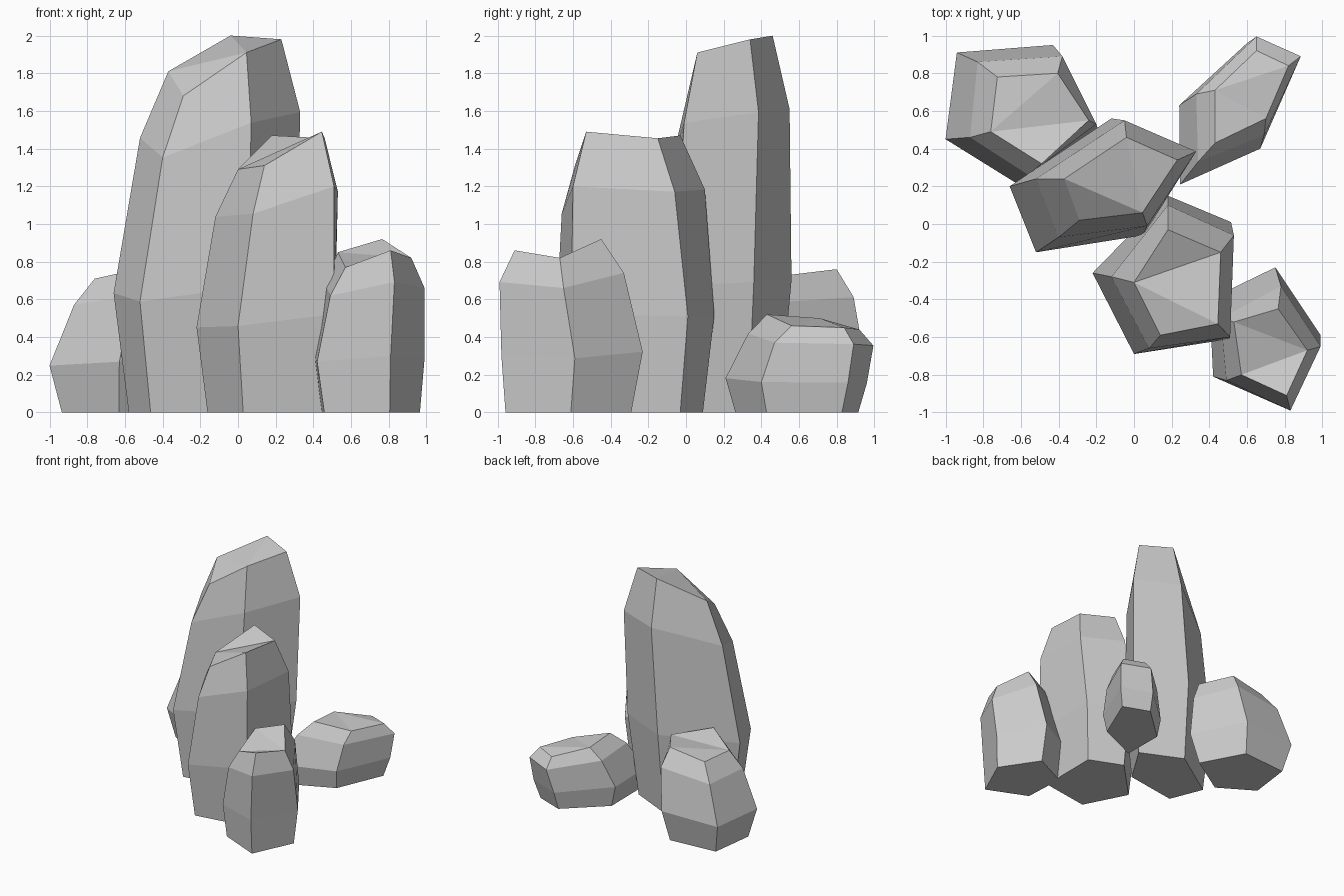
import bpy, bmesh
from mathutils import Vector

# Height of the widest ring and the shoulder ring as a fraction of the top
MID, SHOULDER = 0.35, 0.805


def rock(name, mid, shoulder, top, base_scale, fan, shift=(0, 0)):
    """Loft a five-sided rock: base, widest ring, shoulder, faceted cap."""
    centre = sum((Vector(p) for p in mid), Vector((0, 0))) / len(mid)
    base = [centre + (Vector(p) - centre) * base_scale + Vector(shift) for p in mid]
    heights = [p[2] for p in top]
    bm = bmesh.new()
    rings = []
    for ring, f in ((base, 0), (mid, MID), (shoulder, SHOULDER), (top, 1)):
        rings.append([bm.verts.new((p[0], p[1], h * f)) for p, h in zip(ring, heights)])
    n = len(mid)
    for lo, hi in zip(rings, rings[1:]):
        for i in range(n):
            j = (i + 1) % n
            bm.faces.new((lo[i], lo[j], hi[j], hi[i]))
    bm.faces.new(rings[0])
    # cap fanned from one corner
    t = rings[-1][fan:] + rings[-1][:fan]
    for i in range(1, n - 1):
        bm.faces.new((t[0], t[i], t[i + 1]))
    bmesh.ops.recalc_face_normals(bm, faces=bm.faces)
    me = bpy.data.meshes.new(name)
    bm.to_mesh(me)
    bm.free()
    bpy.context.collection.objects.link(bpy.data.objects.new(name, me))


# Tallest rock in the middle
rock("tall_rock",
     [(-.66, .20), (-.52, -.15), (.05, -.06), (.31, .36), (-.12, .56)],
     [(-.52, .24), (-.40, -.07), (.07, -.01), (.33, .385), (-.05, .55)],
     [(-.37, .24, 1.81), (-.29, .02, 1.68), (.045, .06, 1.91), (.23, .34, 1.98), (-.04, .46, 2.0)],
     0.83, 2)

# Second tallest rock in front of it
rock("medium_rock",
     [(-.22, -.26), (0, -.69), (.51, -.61), (.515, .01), (.18, .15)],
     [(-.12, -.28), (.08, -.66), (.51, -.60), (.53, -.06), (.18, .10)],
     [(0, -.31, 1.29), (.14, -.59, 1.31), (.445, -.53, 1.49), (.46, -.15, 1.455), (.18, -.03, 1.47)],
     0.86, 0)

# Short rock at the front right
rock("front_right_rock",
     [(.40, -.40), (.42, -.81), (.81, -.98), (.99, -.59), (.75, -.23)],
     [(.46, -.50), (.49, -.83), (.83, -.99), (.99, -.65), (.78, -.33)],
     [(.53, -.52, .85), (.57, -.80, .77), (.81, -.91, .86), (.92, -.67, .82), (.765, -.45, .92)],
     0.89, 3, (.01, -.02))

# Short rock at the back left
rock("back_left_rock",
     [(-1, .45), (-.63, .22), (-.19, .50), (-.43, .95), (-.94, .91)],
     [(-.87, .46), (-.56, .26), (-.20, .53), (-.38, .89), (-.83, .86)],
     [(-.76, .49, .71), (-.49, .32, .77), (-.24, .55, .73), (-.405, .80, .76), (-.725, .78, .71)],
     0.82, 0)

# Lowest rock at the back right
rock("back_right_rock",
     [(.24, .63), (.245, .21), (.67, .40), (.865, .86), (.60, .96)],
     [(.33, .69), (.34, .33), (.69, .47), (.885, .89), (.65, .995)],
     [(.43, .71, .50), (.43, .43, .52), (.70, .56, .46), (.82, .84, .45), (.65, .92, .44)],
     0.87, 0)
